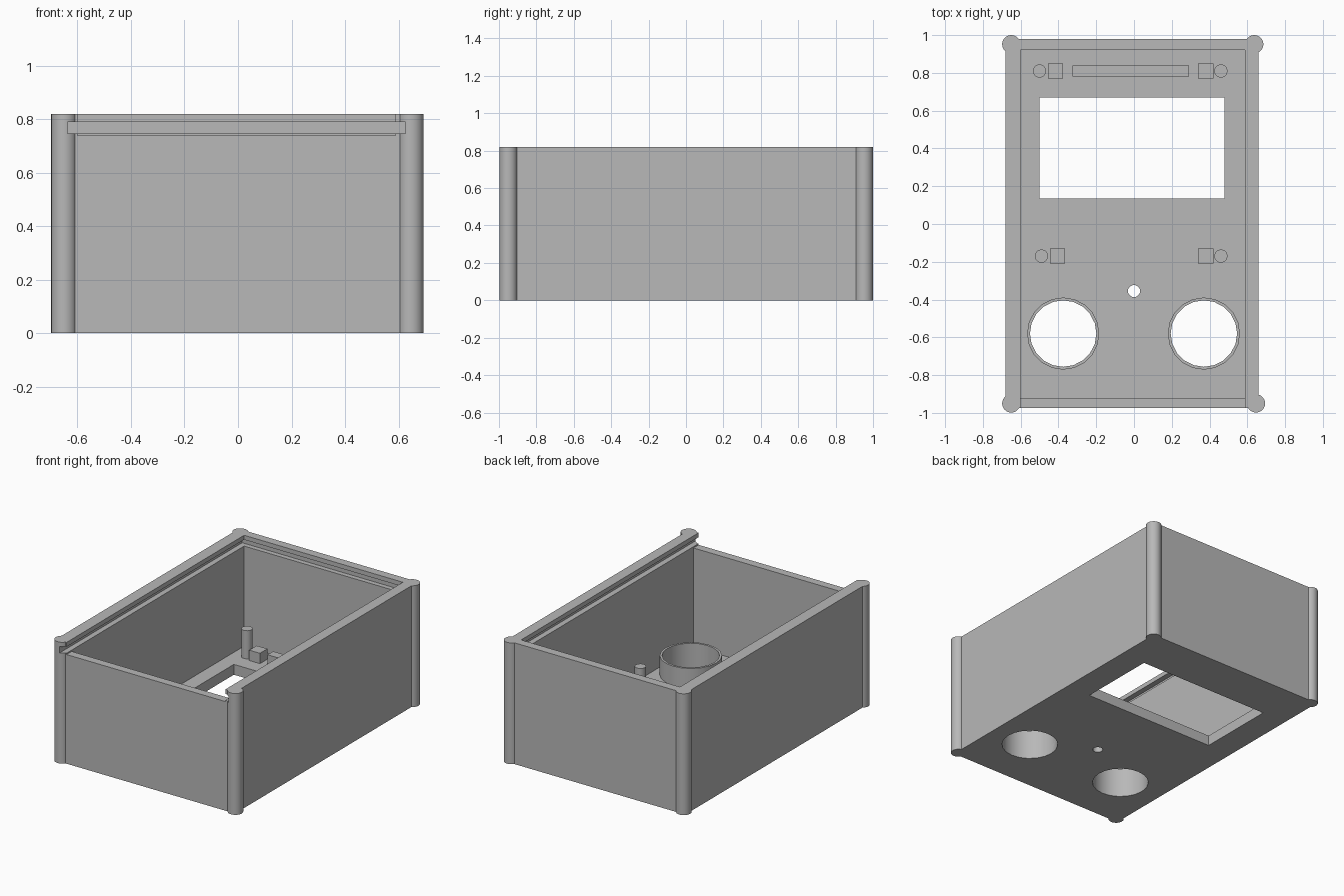
import bpy, bmesh, math
from mathutils import Matrix

cube = bpy.data.objects.get("Cube")
if cube:
    bpy.data.objects.remove(cube, do_unlink=True)

grey = bpy.data.materials.new("light grey plastic")
grey.use_nodes = True
colour = (0.48, 0.48, 0.48, 1)
grey.diffuse_color = colour
for node in grey.node_tree.nodes:
    if node.type == 'BSDF_PRINCIPLED':
        node.inputs["Base Color"].default_value = colour

HEIGHT = 0.82
FLOOR = 0.07
SIDES = 20


def finish(name, bm):
    bmesh.ops.recalc_face_normals(bm, faces=bm.faces)
    mesh = bpy.data.meshes.new(name)
    bm.to_mesh(mesh)
    bm.free()
    mesh.materials.append(grey)
    obj = bpy.data.objects.new(name, mesh)
    bpy.context.collection.objects.link(obj)
    return obj


def box(name, x0, x1, y0, y1, z0, z1):
    bm = bmesh.new()
    centre = ((x0 + x1) / 2, (y0 + y1) / 2, (z0 + z1) / 2)
    matrix = Matrix.Translation(centre) @ Matrix.Diagonal((x1 - x0, y1 - y0, z1 - z0, 1))
    bmesh.ops.create_cube(bm, size=1, matrix=matrix)
    return finish(name, bm)


def cylinder(name, x, y, radius, z0, z1, sides=32):
    bm = bmesh.new()
    bmesh.ops.create_cone(bm, cap_ends=True, segments=sides, radius1=radius, radius2=radius,
                          depth=z1 - z0, matrix=Matrix.Translation((x, y, (z0 + z1) / 2)))
    return finish(name, bm)


def combine(target, tool, operation):
    mod = target.modifiers.new("combine", 'BOOLEAN')
    mod.operation = operation
    mod.solver = 'EXACT'
    mod.object = tool
    bpy.context.view_layer.objects.active = target
    bpy.ops.object.modifier_apply(modifier=mod.name)
    bpy.data.objects.remove(tool, do_unlink=True)


def smooth(obj):
    bpy.ops.object.select_all(action='DESELECT')
    obj.select_set(True)
    bpy.context.view_layer.objects.active = obj
    bpy.ops.object.shade_smooth_by_angle(angle=math.radians(25))


# Outer case with rounded corner posts
case = box("case", -0.68, 0.66, -0.975, 0.98, 0, HEIGHT)
for x, y in ((-0.65, 0.952), (0.637, 0.952), (-0.65, -0.95), (0.646, -0.95)):
    combine(case, cylinder("corner_post", x, y, 0.048, 0, HEIGHT), 'UNION')

# Hollow interior, low front wall and groove for a sliding lid
combine(case, box("cavity", -0.6, 0.588, -0.92, 0.922, FLOOR, 1), 'DIFFERENCE')
combine(case, box("front_opening", -0.6, 0.588, -1.2, -0.9, 0.738, 1), 'DIFFERENCE')
combine(case, box("lid_groove", -0.637, 0.626, -1.2, 0.955, 0.747, 0.79), 'DIFFERENCE')

# Floor openings
combine(case, box("window", -0.5, 0.48, 0.135, 0.67, -0.1, 0.2), 'DIFFERENCE')
combine(case, cylinder("small_hole", 0, -0.355, 0.032, -0.1, 0.2, SIDES), 'DIFFERENCE')
sensors = (("right", -0.375), ("left", 0.37))
for side, x in sensors:
    combine(case, cylinder("round_hole", x, -0.58, 0.176, -0.1, 0.3, SIDES), 'DIFFERENCE')
smooth(case)

# Collars round the two large holes
for side, x in sensors:
    collar = cylinder(side + "_collar", x, -0.58, 0.191, FLOOR - 0.01, 0.2, SIDES)
    combine(collar, cylinder("bore", x, -0.58, 0.176, -0.1, 0.3, SIDES), 'DIFFERENCE')
    smooth(collar)

# Mounting pins with a support block beside each
mounts = (("back_right", -0.5, -0.415, 0.81), ("back_left", 0.46, 0.38, 0.81),
          ("front_right", -0.49, -0.405, -0.17), ("front_left", 0.46, 0.38, -0.17))
for name, pin_x, block_x, y in mounts:
    smooth(cylinder(name + "_pin", pin_x, y, 0.035, FLOOR - 0.01, 0.26, SIDES))
    box(name + "_block", block_x - 0.04, block_x + 0.04, y - 0.04, y + 0.04, FLOOR - 0.01, 0.14)

# Support bar behind the window
box("support_bar", -0.325, 0.29, 0.78, 0.84, FLOOR - 0.01, 0.14)
